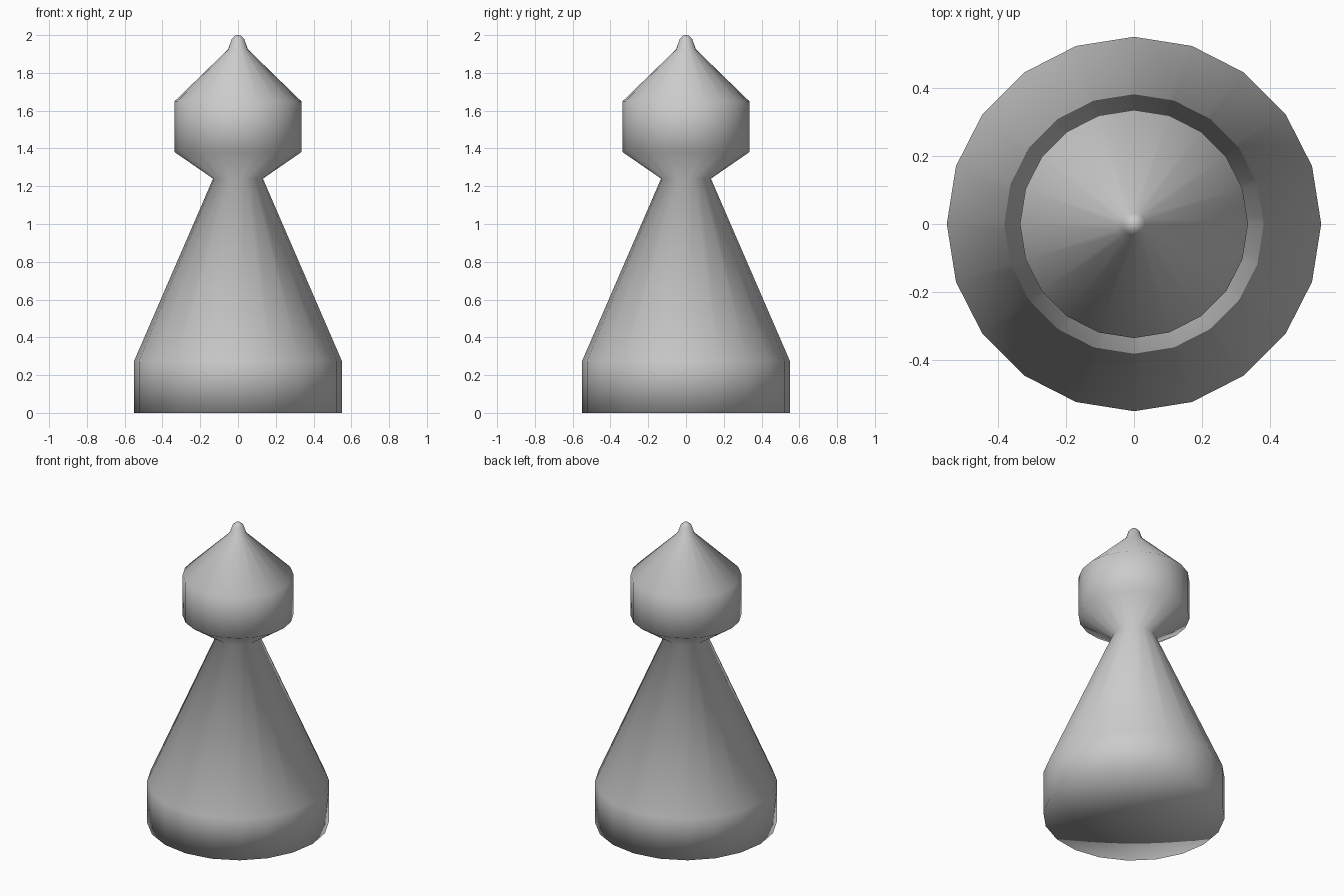
import bpy, bmesh
from math import tau
from mathutils import Vector

if "Cube" in bpy.data.objects:
    bpy.data.objects.remove(bpy.data.objects["Cube"])

SIDES = 20

# Half profile (radius, height) from the underside centre up to the tip
PROFILE = [(0, 0), (0.55, 0), (0.55, 0.275), (0.132, 1.24), (0.335, 1.38),
           (0.335, 1.65), (0.052, 1.925), (0.033, 1.98), (0.015, 1.997), (0, 2.0)]


def lathe(name, profile, sides):
    """Spin a half profile around z into one smooth closed surface."""
    bm = bmesh.new()
    verts = [bm.verts.new((0, -r, z)) for r, z in profile]
    edges = [bm.edges.new(pair) for pair in zip(verts, verts[1:])]
    bmesh.ops.spin(bm, geom=verts + edges, cent=Vector(), axis=Vector((0, 0, 1)),
                   angle=tau, steps=sides, use_duplicate=False)
    bmesh.ops.remove_doubles(bm, verts=bm.verts[:], dist=0.0005)
    bmesh.ops.recalc_face_normals(bm, faces=bm.faces[:])
    for face in bm.faces:
        face.smooth = True
    mesh = bpy.data.meshes.new(name)
    bm.to_mesh(mesh)
    bm.free()
    obj = bpy.data.objects.new(name, mesh)
    bpy.context.collection.objects.link(obj)
    return obj


# Turned game piece: base drum, tapered body, head and tip in one surface
lathe("game_piece", PROFILE, SIDES)
